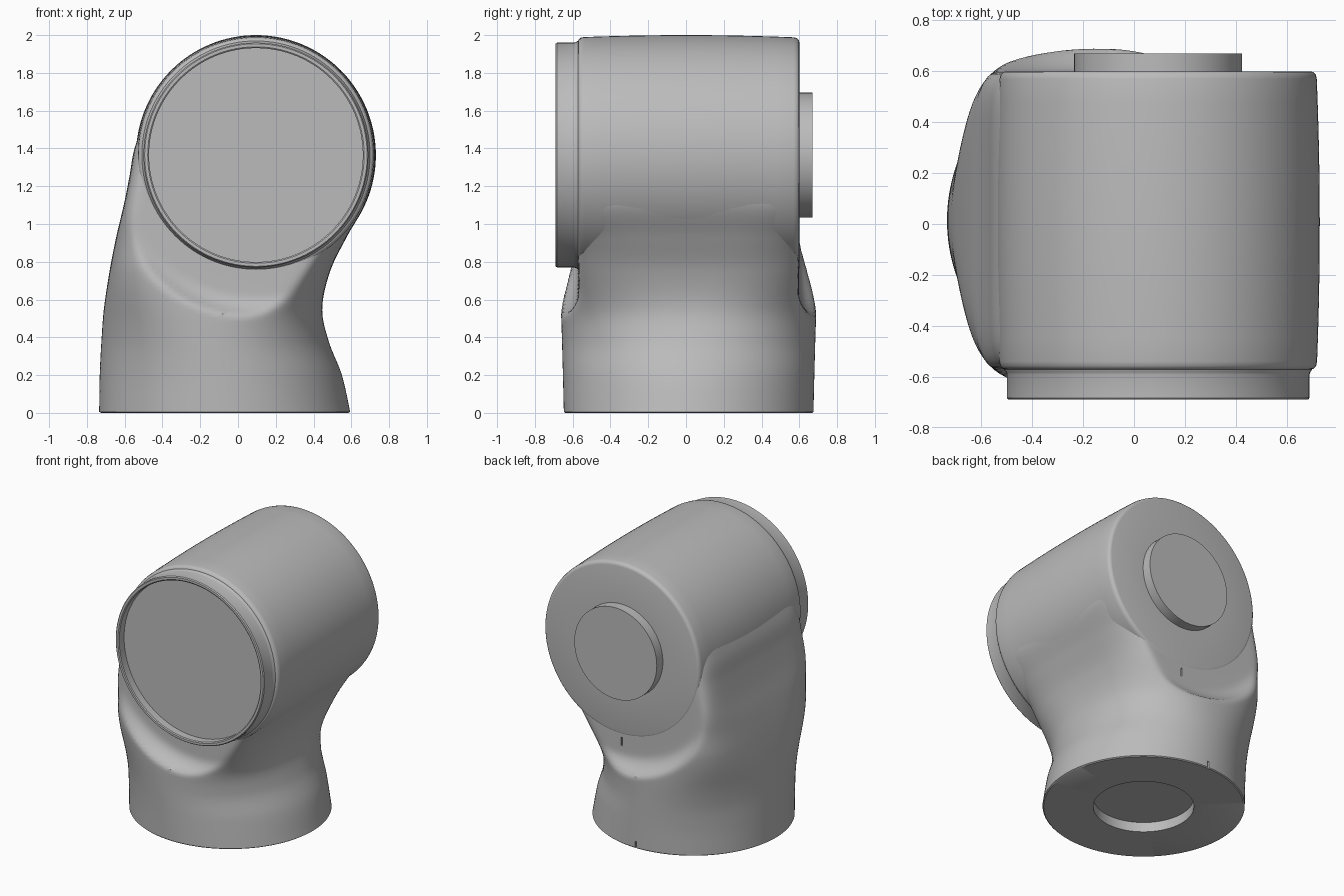
import bpy, bmesh
from math import sin, cos, pi, sqrt, hypot, radians

if "Cube" in bpy.data.objects:
    bpy.data.objects.remove(bpy.data.objects["Cube"])

GREY = (0.5, 0.5, 0.5, 1)
grey = bpy.data.materials.new("plain grey")
grey.use_nodes = True
grey.diffuse_color = GREY
grey.node_tree.nodes["Principled BSDF"].inputs["Base Color"].default_value = GREY

AX, AZ = 0.095, 1.365      # drum axis (runs along y)
BX, BY = -0.07, 0.014      # base centre


def loft(name, rings):
    """Skin a list of equal-length rings and close both ends."""
    bm = bmesh.new()
    loops = [[bm.verts.new(p) for p in ring] for ring in rings]
    n = len(loops[0])
    for lo, hi in zip(loops, loops[1:]):
        for i in range(n):
            j = (i + 1) % n
            bm.faces.new((lo[i], lo[j], hi[j], hi[i]))
    bm.faces.new(loops[0][::-1])
    bm.faces.new(loops[-1])
    bmesh.ops.recalc_face_normals(bm, faces=bm.faces)
    mesh = bpy.data.meshes.new(name)
    bm.to_mesh(mesh)
    bm.free()
    mesh.materials.append(grey)
    obj = bpy.data.objects.new(name, mesh)
    bpy.context.collection.objects.link(obj)
    return obj


def activate(obj):
    bpy.ops.object.select_all(action='DESELECT')
    obj.select_set(True)
    bpy.context.view_layer.objects.active = obj


def smooth(obj):
    activate(obj)
    bpy.ops.object.shade_smooth_by_angle(angle=radians(35))


def lathe(name, profile, n=128):
    """Revolve (y, radius) pairs around the drum axis."""
    rings = [[(AX + r * cos(2 * pi * i / n), y, AZ + r * sin(2 * pi * i / n))
              for i in range(n)] for y, r in profile]
    obj = loft(name, rings)
    smooth(obj)
    return obj


def interp(table, x):
    """Smooth interpolation of table rows whose first entry is the key."""
    k = 0
    while k < len(table) - 2 and x > table[k + 1][0]:
        k += 1
    a, b = table[k], table[k + 1]
    prev, nxt = table[max(k - 1, 0)], table[min(k + 2, len(table) - 1)]
    h = b[0] - a[0]
    t = min(max((x - a[0]) / h, 0), 1)
    out = []
    for p, q, r, s in zip(prev[1:], a[1:], b[1:], nxt[1:]):
        m0 = (r - p) / (b[0] - prev[0]) * h
        m1 = (s - q) / (nxt[0] - a[0]) * h
        out.append((2*t**3 - 3*t*t + 1) * q + (t**3 - 2*t*t + t) * m0
                   + (3*t*t - 2*t**3) * r + (t**3 - t*t) * m1)
    return out


# Column sections: height, left x, right x, half depth, squareness
SECTIONS = [
    (0.00, -.735, .595, .662, 2),
    (0.20, -.732, .550, .667, 2),
    (0.38, -.723, .480, .672, 2.1),
    (0.55, -.710, .446, .677, 2.5),
    (0.75, -.680, .488, .675, 3.6),
    (0.93, -.645, .575, .660, 5),
    (1.10, -.605, .668, .640, 8),
    (1.25, -.575, .685, .625, 9),
    (1.40, -.548, .660, .615, 9),
    (1.60, -.475, .500, .600, 9),
]
# Filleted counterbore around the drum: distance from axis, extra depth
FILLET = [(0.70, 0), (0.76, .003), (0.80, .022), (0.84, .065), (0.88, .15)]


def section(z, n=160):
    xl, xr, b, p = interp(SECTIONS, z)
    cx, a = (xl + xr) / 2, (xr - xl) / 2
    ring = []
    for i in range(n):
        c, s = cos(2 * pi * i / n), sin(2 * pi * i / n)
        r = (abs(c / a) ** p + abs(s / b) ** p) ** (-1 / p)
        x, y = cx + r * c, BY + r * s
        extra = interp(FILLET, hypot(x - AX, z - AZ))[0]
        lim = (0.599 if y > 0 else 0.571) + extra
        d = abs(y)
        d = 0.5 * (d + lim - sqrt((d - lim) ** 2 + 0.02 ** 2))
        ring.append((x, d if y > 0 else -d, z))
    return ring


def circle(r, z, n=160):
    return [(BX + r * cos(2 * pi * i / n), BY + r * sin(2 * pi * i / n), z)
            for i in range(n)]


# Column with a round recess underneath
steps = 80
rings = [circle(0.33, 0.07), circle(0.33, 0), circle(0.655, 0)]
rings += [section(0.006 + 1.594 * k / steps) for k in range(steps + 1)]
column = loft("elbow_column", rings)

# Small index slots at the back of the column
for x, y, z in ((BX, 0.677, 0.02), (AX, 0.6, 0.70)):
    bpy.ops.mesh.primitive_cube_add(size=1, location=(x, y, z))
    cutter = bpy.context.object
    cutter.scale = (0.012, 0.03, 0.06)
    cutter.hide_render = True
    activate(column)
    cut = column.modifiers.new("slot", 'BOOLEAN')
    cut.operation = 'DIFFERENCE'
    cut.solver = 'EXACT'
    cut.object = cutter
    bpy.ops.object.modifier_apply(modifier=cut.name)
    bpy.data.objects.remove(cutter)
smooth(column)

# Slightly barrelled drum with rounded rims
barrel = [(y, 0.635 - 0.036 * y * y)
          for y in [0.57 - 1.11 * k / 12 for k in range(13)]]
lathe("drum", [(0.6, 0.3), (0.6, 0.598), (0.597, 0.610), (0.588, 0.619)] + barrel
      + [(-0.558, 0.621), (-0.568, 0.612), (-0.572, 0.602), (-0.572, 0.3)])

# Front collar: concave neck, outer wall, rim and recessed face
lathe("front_collar", [(-0.56, 0.606), (-0.574, 0.604), (-0.582, 0.598),
                       (-0.592, 0.595), (-0.683, 0.595), (-0.69, 0.589),
                       (-0.69, 0.573), (-0.685, 0.566), (-0.63, 0.566)])

# Round boss on the back
lathe("back_boss", [(0.59, 0.33), (0.67, 0.33)])
